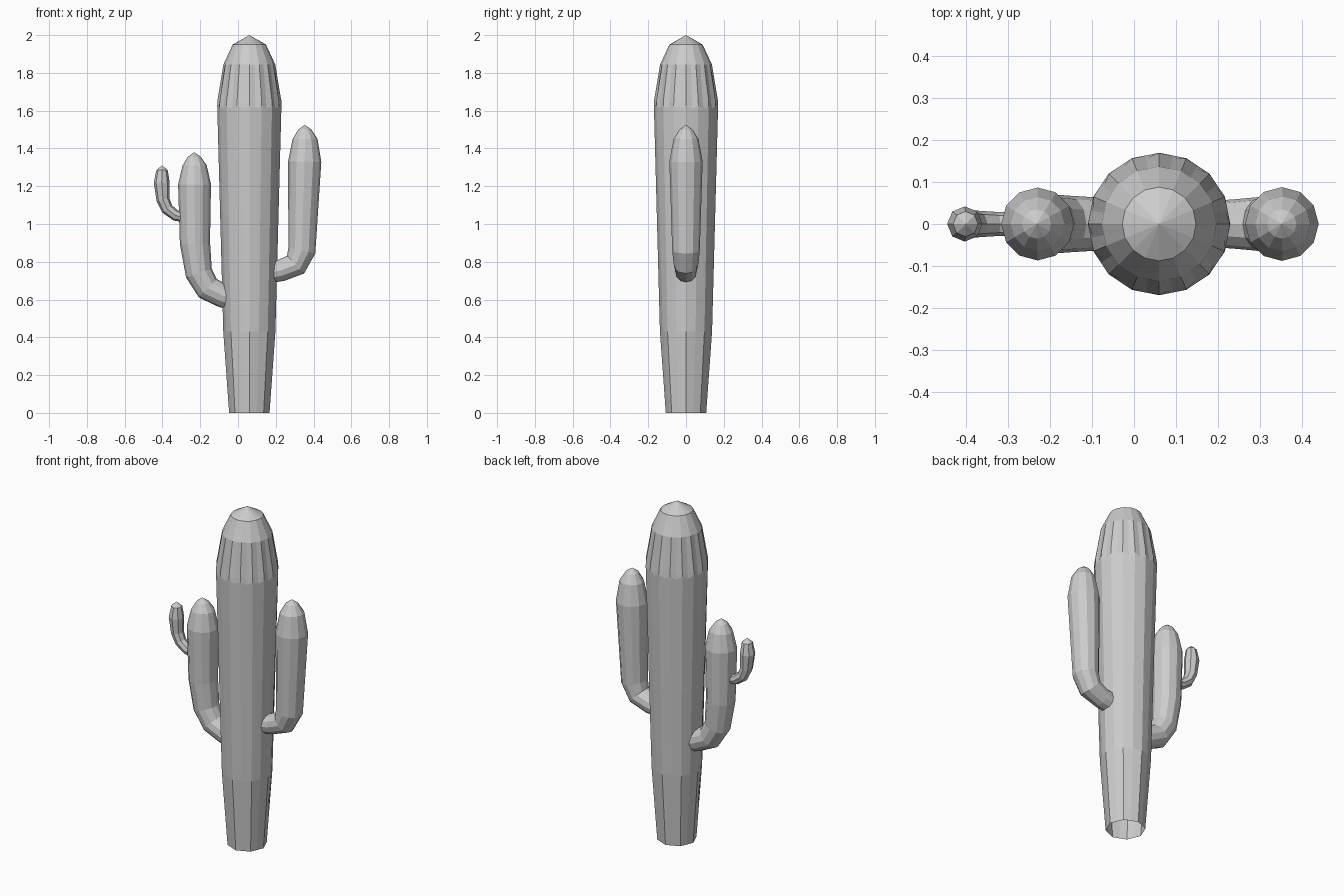
import bpy, bmesh, math
from mathutils import Vector

cube = bpy.data.objects.get("Cube")
if cube:
    bpy.data.objects.remove(cube)

# Single plain grey
grey = bpy.data.materials.new("plain_grey")
grey.use_nodes = True
colour = (0.6, 0.6, 0.6, 1)
grey.diffuse_color = colour
grey.node_tree.nodes["Principled BSDF"].inputs["Base Color"].default_value = colour


def finish(name, bm):
    bmesh.ops.recalc_face_normals(bm, faces=bm.faces)
    mesh = bpy.data.meshes.new(name)
    bm.to_mesh(mesh)
    bm.free()
    mesh.materials.append(grey)
    obj = bpy.data.objects.new(name, mesh)
    bpy.context.collection.objects.link(obj)
    return obj


def skin(bm, rings, tip):
    """Join rings of points with quads and close the end with a fan."""
    rows = [[bm.verts.new(p) for p in ring] for ring in rings]
    n = len(rows[0])
    for low, high in zip(rows, rows[1:]):
        for i in range(n):
            j = (i + 1) % n
            bm.faces.new((low[i], low[j], high[j], high[i]))
    top = bm.verts.new(tip)
    for i in range(n):
        bm.faces.new((rows[-1][i], rows[-1][(i + 1) % n], top))


def trunk():
    # height, radius, scale of the in-between corners; open underneath
    n, cx = 32, 0.06
    chord = math.cos(math.pi / 16)
    rows = [(0, .107, .93), (.43, .138, .96), (1.61, .17, 1),
            (1.64, .169, 1), (1.845, .137, 1), (1.95, .088, 1)]
    rings = []
    for level, (z, r, squeeze) in enumerate(rows):
        ring = []
        for i in range(n):
            a = math.tau * i / n
            k = 1
            if i % 4 == 2:
                k = squeeze
            elif i % 2:
                k = chord * (1 + squeeze) / 2
            height = z
            # Pleats of the shoulder: grooves between ribs
            if level == 3 and i % 2:
                k = .95
            if level in (2, 3) and i % 2 == 0:
                height += .015
            ring.append((cx + r * k * math.cos(a), r * k * math.sin(a), height))
        rings.append(ring)
    bm = bmesh.new()
    skin(bm, rings, (cx, 0, 2))
    return finish("trunk", bm)


def arm(name, path, tip, sides):
    # path holds x, z, radius along a bent limb in the xz plane
    centres = [Vector((x, 0, z)) for x, z, r in path] + [Vector((tip[0], 0, tip[1]))]
    rings = []
    for i, (x, z, r) in enumerate(path):
        ahead = (centres[i + 1] - centres[i]).normalized()
        back = (centres[i] - centres[i - 1]).normalized() if i else ahead
        side = (ahead + back).normalized().cross(Vector((0, 1, 0)))
        rings.append([centres[i] + r * (side * math.cos(math.tau * k / sides)
                      + Vector((0, 1, 0)) * math.sin(math.tau * k / sides))
                      for k in range(sides)])
    bm = bmesh.new()
    skin(bm, rings, centres[-1])
    return finish(name, bm)


trunk()
arm("left_arm", [(.12, .735, .055), (.23, .755, .058), (.305, .785, .065),
                 (.338, .86, .073), (.353, 1.33, .088), (.355, 1.45, .066),
                 (.353, 1.5, .035)], (.352, 1.525), 12)
arm("right_arm", [(0, .6, .06), (-.08, .62, .063), (-.16, .66, .068),
                  (-.207, .74, .072), (-.228, .9, .08), (-.23, 1.21, .087),
                  (-.23, 1.31, .064), (-.232, 1.355, .035)], (-.232, 1.38), 12)
arm("small_branch", [(-.25, 1.03, .026), (-.33, 1.045, .029), (-.375, 1.08, .032),
                     (-.397, 1.13, .035), (-.404, 1.22, .042),
                     (-.402, 1.285, .03)], (-.402, 1.31), 8)
